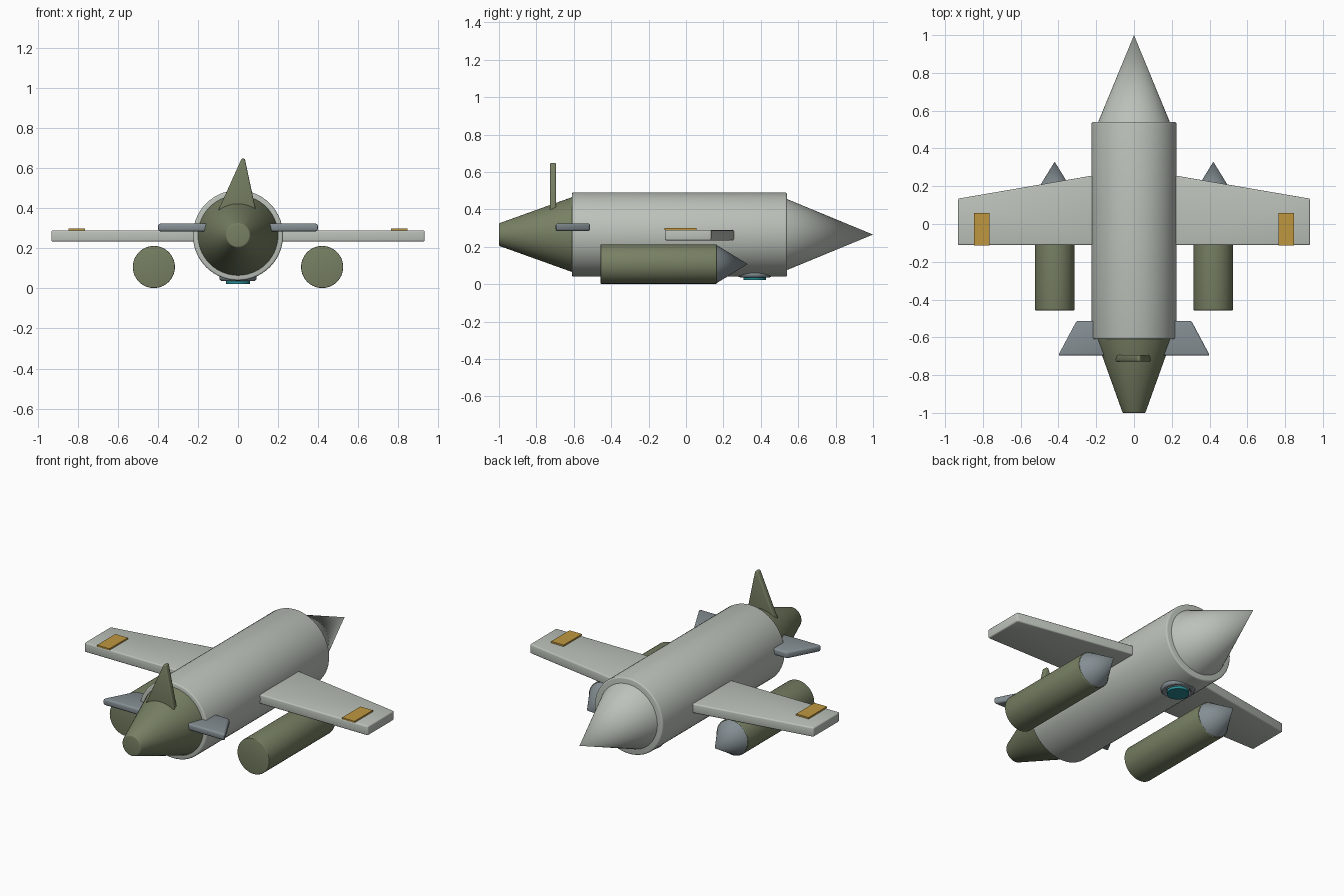
import bpy, bmesh, math
from mathutils import Matrix, Vector

if "Cube" in bpy.data.objects:
    bpy.data.objects.remove(bpy.data.objects["Cube"])


def material(name, rgb):
    m = bpy.data.materials.new(name)
    m.diffuse_color = (*rgb, 1)
    m.use_nodes = True
    m.node_tree.nodes["Principled BSDF"].inputs["Base Color"].default_value = m.diffuse_color
    return m


PALE = material("pale_grey", (0.50, 0.54, 0.49))
OLIVE = material("olive_green", (0.185, 0.215, 0.125))
STEEL = material("blue_grey", (0.23, 0.27, 0.29))
AMBER = material("amber", (0.52, 0.31, 0.05))
TEAL = material("teal", (0.02, 0.25, 0.29))
AXIS_Z = 0.265          # height of the fuselage centre line


def finish(bm, name, mat):
    bmesh.ops.recalc_face_normals(bm, faces=bm.faces)
    mesh = bpy.data.meshes.new(name)
    bm.to_mesh(mesh)
    bm.free()
    mesh.materials.append(mat)
    ob = bpy.data.objects.new(name, mesh)
    bpy.context.collection.objects.link(ob)
    bpy.ops.object.select_all(action='DESELECT')
    ob.select_set(True)
    bpy.context.view_layer.objects.active = ob
    bpy.ops.object.shade_smooth_by_angle(angle=math.radians(32))
    return ob


def body(name, mat, y0, r0, y1, r1, x=0, z=AXIS_Z, bevel=0.0, sides=56):
    """Capped cylinder or cone along y, optionally with rounded rims."""
    bm = bmesh.new()
    bmesh.ops.create_cone(bm, cap_ends=True, segments=sides, radius1=r0,
                          radius2=r1, depth=y1 - y0)
    if bevel:
        rims = [e for e in bm.edges if e.calc_face_angle(0) > 0.6]
        bmesh.ops.bevel(bm, geom=rims, offset=bevel, segments=3,
                        profile=0.5, affect='EDGES')
    bm.transform(Matrix.Translation((x, (y0 + y1) / 2, z))
                 @ Matrix.Rotation(-math.pi / 2, 4, 'X'))
    return finish(bm, name, mat)


def slab(name, mat, points, thickness, bevel=0.008):
    """Flat outline of 3D points, extruded by a vector and softened."""
    bm = bmesh.new()
    face = bm.faces.new([bm.verts.new(p) for p in points])
    ext = bmesh.ops.extrude_face_region(bm, geom=[face])
    new = [v for v in ext['geom'] if isinstance(v, bmesh.types.BMVert)]
    bmesh.ops.translate(bm, verts=new, vec=Vector(thickness))
    if face.is_valid and all(not e.is_manifold for e in face.edges):
        bm.faces.new([bm.verts[i] for i in range(len(points))])
    bmesh.ops.recalc_face_normals(bm, faces=bm.faces)
    if bevel:
        bmesh.ops.bevel(bm, geom=bm.edges[:], offset=bevel, segments=3,
                        profile=0.5, affect='EDGES')
    return finish(bm, name, mat)


# Fuselage, nose and tapering tail
body("fuselage", PALE, -0.61, 0.225, 0.54, 0.225, bevel=0.009)
body("nose_cone", PALE, 0.52, 0.198, 1.0, 0.0)
body("tail_cone", OLIVE, -1.0, 0.06, -0.59, 0.207, bevel=0.006)

# Paired parts on each side
for s, side in ((-1, "left"), (1, "right")):
    wing = [(0.10, -0.112), (0.932, -0.112), (0.932, 0.134), (0.10, 0.277)]
    slab(side + "_wing", PALE, [(s * x, y, 0.234) for x, y in wing],
         (0, 0, 0.056))
    panel = [(0.764, -0.115), (0.846, -0.115), (0.846, 0.057), (0.764, 0.057)]
    slab(side + "_wing_panel", AMBER, [(s * x, y, 0.290) for x, y in panel],
         (0, 0, 0.009), bevel=0)
    plane = [(0.10, -0.697), (0.402, -0.697), (0.304, -0.513), (0.10, -0.513)]
    slab(side + "_tailplane", STEEL, [(s * x, y, 0.284) for x, y in plane],
         (0, 0, 0.04), bevel=0.011)
    # Cylindrical pods under the wings
    body(side + "_pod", OLIVE, -0.457, 0.105, 0.165, 0.105,
         x=s * 0.42, z=0.107, bevel=0.004)
    body(side + "_pod_tip", STEEL, 0.16, 0.104, 0.33, 0.0,
         x=s * 0.42, z=0.107)

# Upright tail fin set across the tail cone
slab("tail_fin", OLIVE,
     [(-0.105, -0.728, 0.375), (0.092, -0.728, 0.375),
      (0.034, -0.728, 0.648), (0.018, -0.728, 0.648)],
     (0, 0.034, 0), bevel=0.007)

# Belly sensor: lens disc and its half-buried ring
bm = bmesh.new()
bmesh.ops.create_cone(bm, cap_ends=True, segments=40, radius1=0.06,
                      radius2=0.06, depth=0.016)
bmesh.ops.translate(bm, verts=bm.verts, vec=(0, 0.368, 0.030))
finish(bm, "belly_lens", TEAL)

bpy.ops.mesh.primitive_torus_add(location=(0, 0.368, 0.052),
                                 major_radius=0.077, minor_radius=0.016,
                                 major_segments=40, minor_segments=12)
ring = bpy.context.object
ring.name = "belly_sensor_ring"
ring.data.materials.append(STEEL)
bpy.ops.object.shade_smooth_by_angle()
